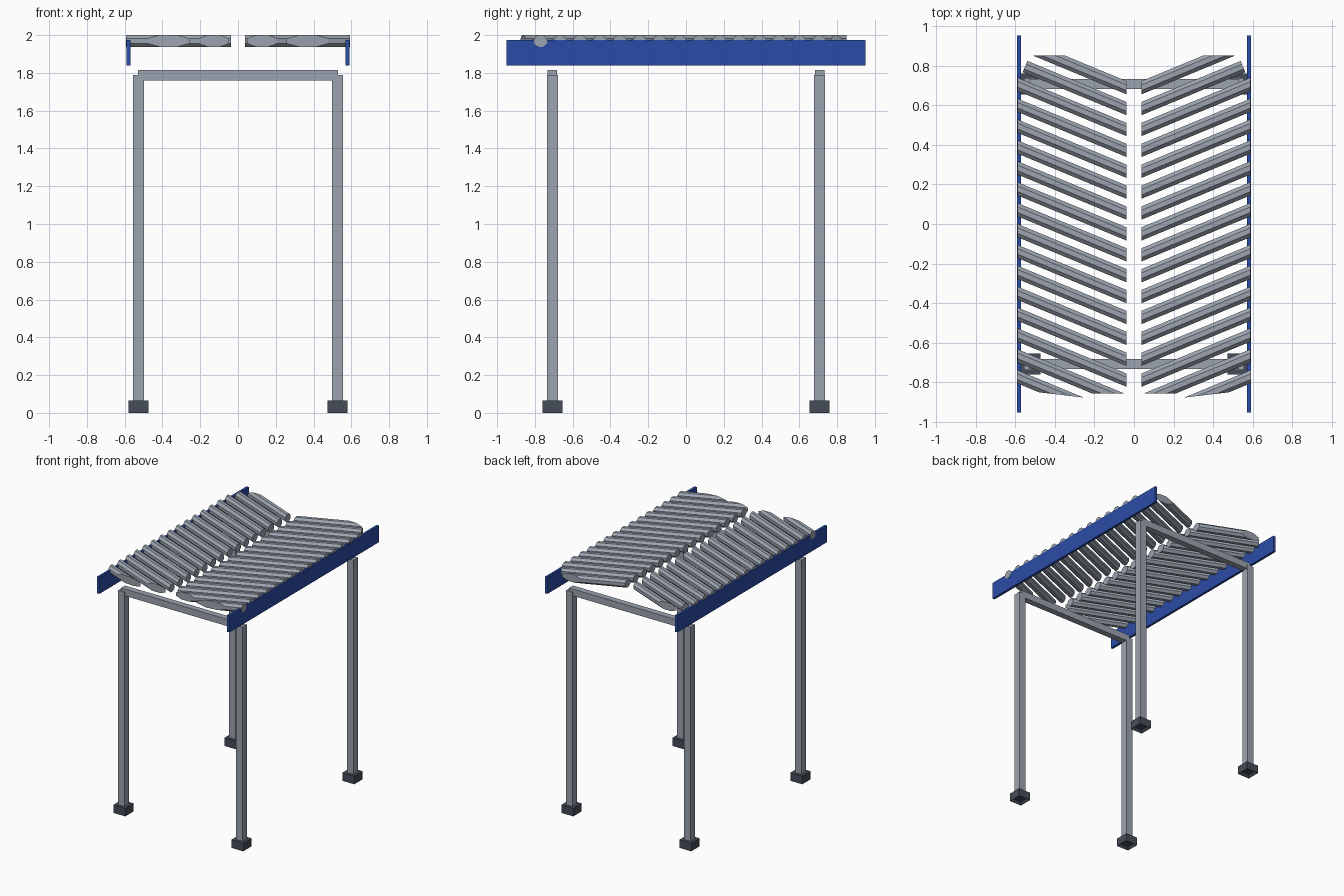
import bpy, bmesh, math
from mathutils import Matrix, Vector

cube = bpy.data.objects.get("Cube")
if cube:
    bpy.data.objects.remove(cube, do_unlink=True)


def material(name, rgb):
    m = bpy.data.materials.new(name)
    m.use_nodes = True
    m.diffuse_color = (*rgb, 1)
    m.node_tree.nodes["Principled BSDF"].inputs["Base Color"].default_value = (*rgb, 1)
    return m


steel = material("grey_steel", (0.33, 0.37, 0.43))
blue = material("blue_paint", (0.024, 0.073, 0.39))
dark = material("dark_base", (0.06, 0.075, 0.10))


def add_object(name, bm, mat, mirror=(True, False)):
    bmesh.ops.recalc_face_normals(bm, faces=bm.faces)
    mesh = bpy.data.meshes.new(name)
    bm.to_mesh(mesh)
    bm.free()
    mesh.materials.append(mat)
    ob = bpy.data.objects.new(name, mesh)
    bpy.context.collection.objects.link(ob)
    mod = ob.modifiers.new("mirror", 'MIRROR')
    mod.use_axis = (*mirror, False)
    mod.use_mirror_merge = False
    return ob


def box(center, size):
    bm = bmesh.new()
    bmesh.ops.create_cube(bm, size=1, matrix=Matrix.Translation(center) @ Matrix.Diagonal((*size, 1)))
    return bm


POST_X, POST_Y = 0.526, 0.707

# Feet with a recessed underside, repeated at the four corners
bm = box((POST_X, POST_Y, 0.0325), (0.106, 0.106, 0.065))
bottom = min(bm.faces, key=lambda f: f.calc_center_median().z)
bmesh.ops.inset_region(bm, faces=[bottom], thickness=0.024)
bmesh.ops.translate(bm, verts=bottom.verts, vec=(0, 0, 0.02))
add_object("feet", bm, dark, (True, True))

# Posts and the cross beams joining them
add_object("posts", box((POST_X, POST_Y, 0.925), (0.059, 0.059, 1.73)), steel, (True, True))
add_object("cross_beams", box((0, POST_Y, 1.788), (1.06, 0.05, 0.055)), steel, (False, True))

# Side boards along the roof edges
add_object("side_boards", box((0.58, 0, 1.9075), (0.02, 1.902, 0.135)), blue)

# Roof slats: eight-sided bars in a herringbone, trimmed by upright planes
ANGLE = math.radians(22.5)
SLOPE = math.tan(ANGLE)
INNER, OUTER = 0.037, 0.588
PITCH, HALF = 0.1055, 0.031
COUNT = 17


def trim(bm, point, normal):
    bmesh.ops.bisect_plane(bm, geom=bm.verts[:] + bm.edges[:] + bm.faces[:], dist=1e-6,
                           plane_co=(*point, 0), plane_no=Vector((*normal, 0)).normalized(),
                           clear_outer=True)
    rim = [e for e in bm.edges if e.is_boundary]
    if rim:
        bmesh.ops.holes_fill(bm, edges=rim, sides=0)


for k in range(COUNT):
    mid_x = (INNER + OUTER) / 2
    mid_y = 0.688 - k * PITCH + SLOPE * (mid_x - INNER)
    place = (Matrix.Translation((mid_x, mid_y, 2 - HALF)) @ Matrix.Rotation(ANGLE, 4, 'Z')
             @ Matrix.Rotation(math.pi / 2, 4, 'Y') @ Matrix.Rotation(math.pi / 8, 4, 'Z'))
    bm = bmesh.new()
    r = HALF / math.cos(math.pi / 8)
    bmesh.ops.create_cone(bm, cap_ends=True, segments=8, radius1=r, radius2=r, depth=1, matrix=place)
    last = k == COUNT - 1
    trim(bm, (INNER, 0), (-1, 0))
    trim(bm, (0.592 if last else OUTER, 0), (1, 0))
    if k == 0:
        trim(bm, (0, 0.85), (0, 1))
    elif k == 1:
        trim(bm, (0.54, 0.82), (0.06, 0.025))
    elif last:
        trim(bm, (0.25, -0.877), (0.117, -1))
    elif k == COUNT - 2:
        trim(bm, (0, -0.857), (0, -1))
    add_object(f"roof_slats_{k + 1}", bm, steel)
